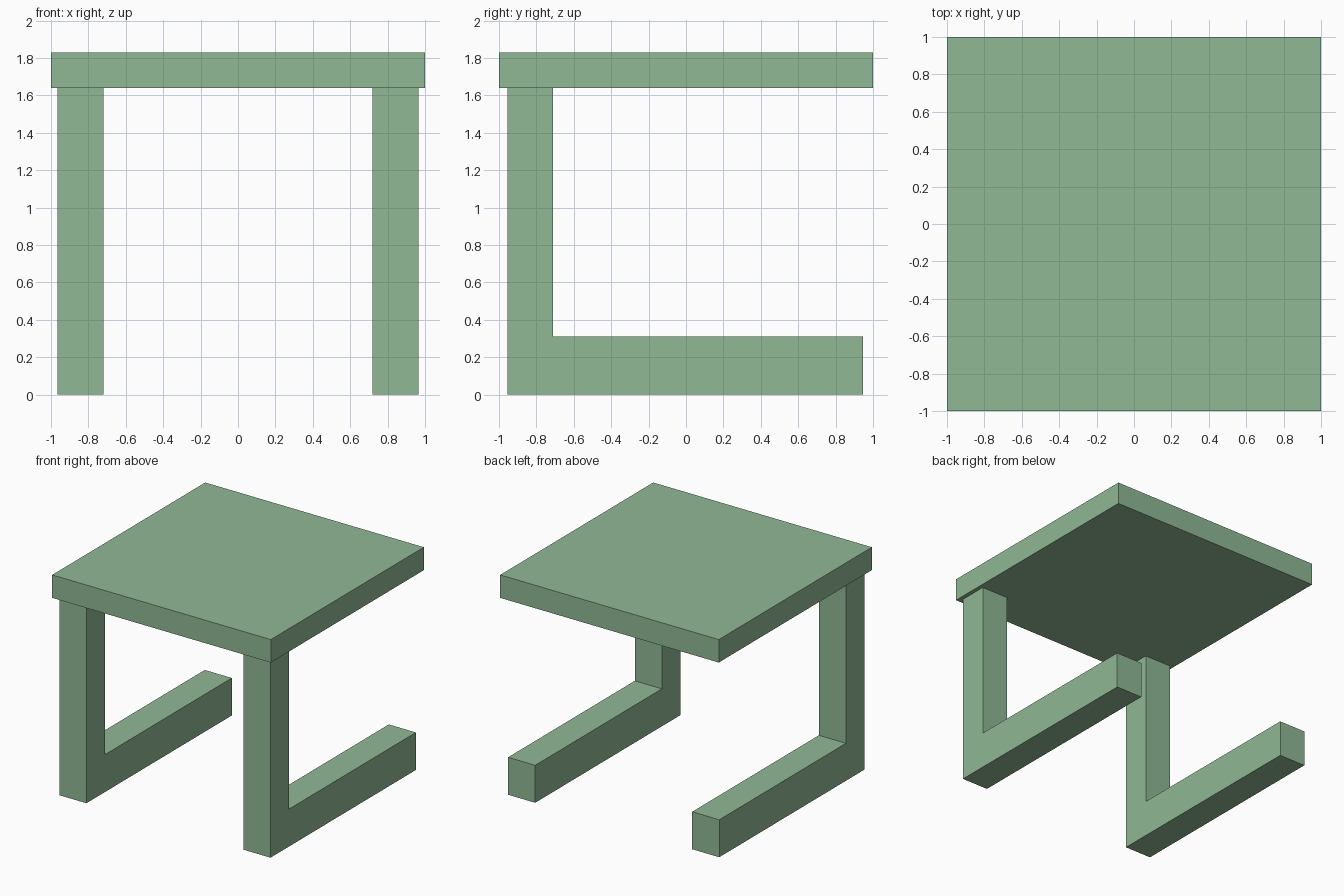
import bpy
import bmesh

if "Cube" in bpy.data.objects:
    bpy.data.objects.remove(bpy.data.objects["Cube"])

green = bpy.data.materials.new("green_paint")
green.diffuse_color = (0.28, 0.48, 0.30, 1.0)
green.use_nodes = True
green.node_tree.nodes["Principled BSDF"].inputs["Base Color"].default_value = green.diffuse_color


def extrude_profile(name, profile, x0, x1):
    """Extrude a closed (y, z) profile along x from x0 to x1."""
    bm = bmesh.new()
    face = bm.faces.new([bm.verts.new((x0, y, z)) for y, z in profile])
    result = bmesh.ops.extrude_face_region(bm, geom=[face])
    moved = [g for g in result["geom"] if isinstance(g, bmesh.types.BMVert)]
    bmesh.ops.translate(bm, verts=moved, vec=(x1 - x0, 0, 0))
    bmesh.ops.recalc_face_normals(bm, faces=bm.faces)
    mesh = bpy.data.meshes.new(name)
    bm.to_mesh(mesh)
    bm.free()
    mesh.materials.append(green)
    obj = bpy.data.objects.new(name, mesh)
    bpy.context.collection.objects.link(obj)
    return obj


UNDERSIDE, TOP = 1.64, 1.83

# Square table top
extrude_profile("table_top",
                [(-1, UNDERSIDE), (1, UNDERSIDE), (1, TOP), (-1, TOP)], -1, 1)

# L-shaped legs: front upright with a foot running to the back
leg_profile = [(-0.955, 0), (0.945, 0), (0.945, 0.31),
               (-0.71, 0.31), (-0.71, UNDERSIDE), (-0.955, UNDERSIDE)]
for side, sign in (("left", -1), ("right", 1)):
    extrude_profile(side + "_leg", leg_profile, sign * 0.718, sign * 0.966)
